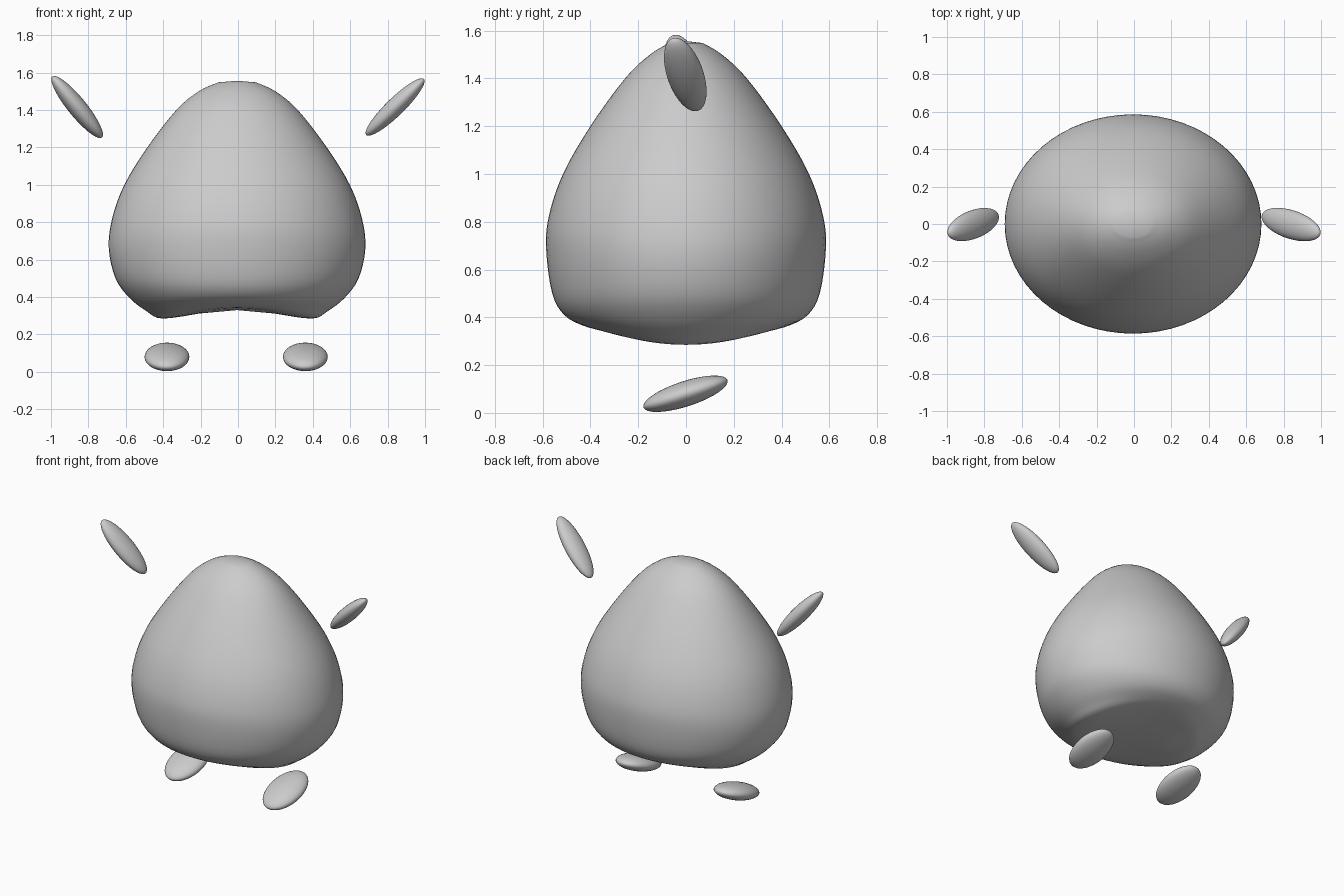
import bpy, bmesh
from math import sin, cos, pi, radians
from mathutils import Vector, Matrix

if "Cube" in bpy.data.objects:
    bpy.data.objects.remove(bpy.data.objects["Cube"])


def finish(name, bm):
    bmesh.ops.recalc_face_normals(bm, faces=bm.faces)
    for f in bm.faces:
        f.smooth = True
    me = bpy.data.meshes.new(name)
    bm.to_mesh(me)
    bm.free()
    ob = bpy.data.objects.new(name, me)
    bpy.context.collection.objects.link(ob)
    return ob


def ellipsoid(name, centre, long_axis, wide_hint, radii):
    # radii run along the long, wide and thin axes
    a = Vector(long_axis).normalized()
    w = Vector(wide_hint)
    b = (w - a * w.dot(a)).normalized()
    rot = Matrix((b, a.cross(b), a)).transposed().to_4x4()
    size = Matrix.Diagonal((radii[1], radii[2], radii[0], 1))
    bm = bmesh.new()
    bmesh.ops.create_uvsphere(bm, u_segments=32, v_segments=20, radius=1)
    bm.transform(Matrix.Translation(centre) @ rot @ size)
    return finish(name, bm)


def spline(pts, steps):
    # Catmull-Rom through the control rows
    p = [Vector(q) for q in pts]
    p = [p[0]] + p + [p[-1]]
    out = []
    for i in range(1, len(p) - 2):
        a, b, c, d = p[i - 1:i + 3]
        for k in range(steps):
            t = k / steps
            out.append(0.5 * (2 * b + (c - a) * t + (2 * a - 5 * b + 4 * c - d) * t * t
                              + (3 * b - a - 3 * c + d) * t ** 3))
    return out + [p[-1]]


# Body: rows are side radius and height, then front/back radius and height
# (the two heights differ underneath, making the saddle-shaped base)
rows = [(0.10, 1.548, 0.07, 1.548), (0.205, 1.50, 0.15, 1.50), (0.325, 1.40, 0.255, 1.40),
        (0.48, 1.20, 0.40, 1.20), (0.603, 1.0, 0.515, 1.0), (0.668, 0.82, 0.575, 0.82),
        (0.686, 0.66, 0.585, 0.68), (0.65, 0.50, 0.56, 0.50), (0.575, 0.395, 0.51, 0.41),
        (0.485, 0.325, 0.43, 0.365), (0.40, 0.285, 0.34, 0.345), (0.20, 0.312, 0.17, 0.335)]
N = 64
bm = bmesh.new()
rings = []
for rx, zx, ry, zy in spline([Vector(r) for r in rows], 4):
    ring = []
    for i in range(N):
        c, s = cos(2 * pi * i / N), sin(2 * pi * i / N)
        ring.append(bm.verts.new((rx * c - 0.005, ry * s, zx * c * c + zy * s * s)))
    rings.append(ring)
for r0, r1 in zip(rings, rings[1:]):
    for i in range(N):
        j = (i + 1) % N
        bm.faces.new((r0[i], r0[j], r1[j], r1[i]))
for ring, z in ((rings[0], 1.556), (rings[-1], 0.33)):
    tip = bm.verts.new((-0.005, 0, z))
    for i in range(N):
        bm.faces.new((ring[i], ring[(i + 1) % N], tip))
finish("body", bm)

# Raised hands, slightly uneven
ellipsoid("hand_left", (-0.86, -0.003, 1.416), (-0.615, -0.22, 0.757), (0, 1, 0), (0.215, 0.077, 0.05))
ellipsoid("hand_right", (0.84, -0.003, 1.416), (0.70, -0.22, 0.68), (0, 1, 0), (0.22, 0.077, 0.048))

# Feet, toes tipped down
for name, x in (("foot_left", -0.38), ("foot_right", 0.36)):
    ellipsoid(name, (x, -0.002, 0.08), (0, cos(radians(18)), sin(radians(18))), (1, 0, 0),
              (0.185, 0.12, 0.053))
